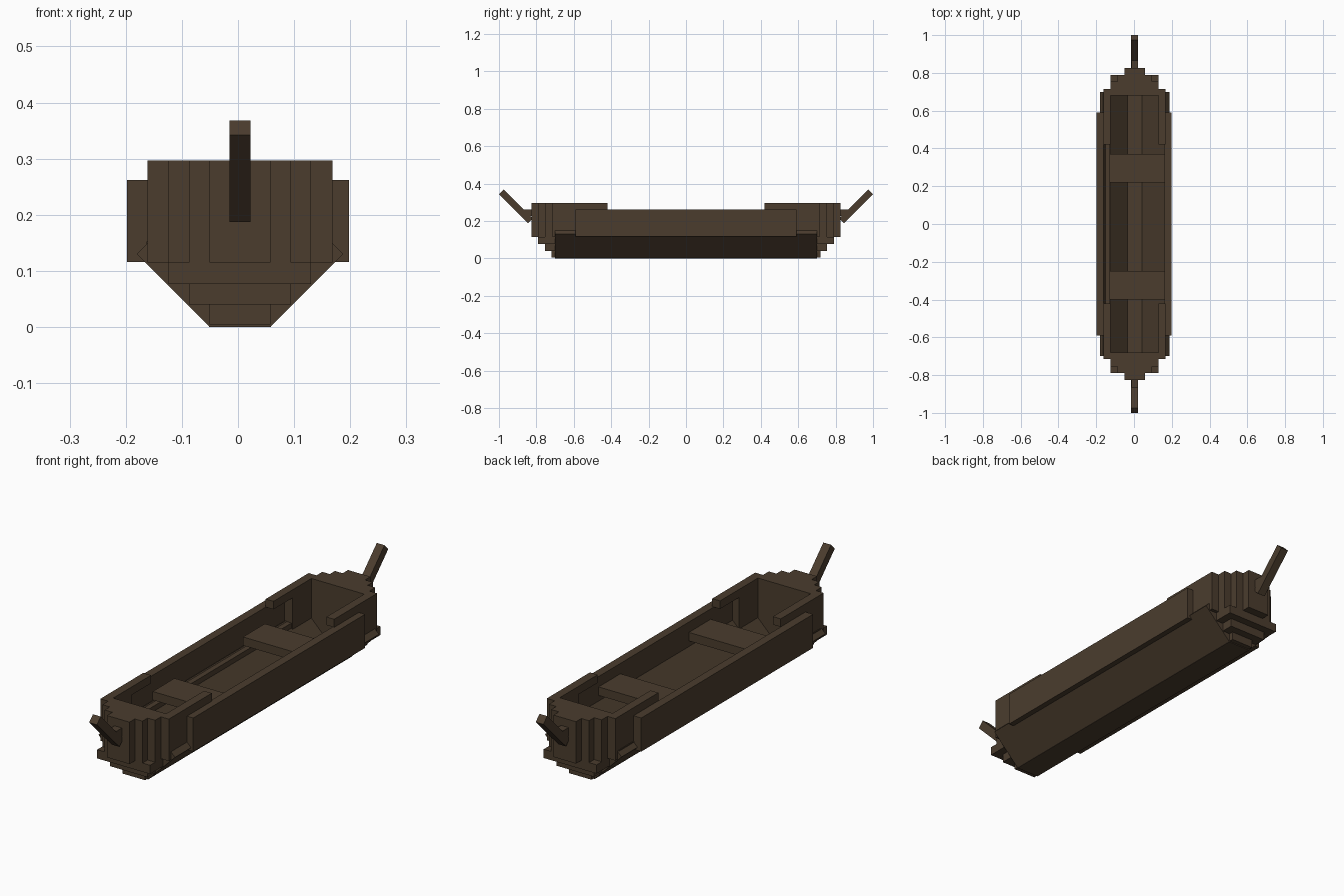
import bpy, bmesh, math
from mathutils import Matrix

if "Cube" in bpy.data.objects:
    bpy.data.objects.remove(bpy.data.objects["Cube"])

wood = bpy.data.materials.new("dark_brown_wood")
wood.diffuse_color = (0.070, 0.046, 0.027, 1)
wood.use_nodes = True
wood.node_tree.nodes["Principled BSDF"].inputs["Base Color"].default_value = wood.diffuse_color
CX = 0.0035  # hull centreline


def finish(name, bm):
    bmesh.ops.recalc_face_normals(bm, faces=bm.faces)
    mesh = bpy.data.meshes.new(name)
    bm.to_mesh(mesh)
    bm.free()
    mesh.materials.append(wood)
    ob = bpy.data.objects.new(name, mesh)
    bpy.context.collection.objects.link(ob)
    return ob


def box(name, x, y, z):
    """Box from (min, max) pairs on each axis."""
    bm = bmesh.new()
    pairs = [sorted(p) for p in (x, y, z)]
    centre = [(a + b) / 2 for a, b in pairs]
    size = [b - a for a, b in pairs]
    bmesh.ops.create_cube(bm, size=1, matrix=Matrix.Translation(centre) @ Matrix.Diagonal((*size, 1)))
    return finish(name, bm)


def prism(name, profile, axis, span):
    """Extrude a 2D profile along axis 'x' (points y,z) or 'y' (points x,z)."""
    bm = bmesh.new()
    place = (lambda p, s: (s, p[0], p[1])) if axis == "x" else (lambda p, s: (p[0], s, p[1]))
    face = bm.faces.new([bm.verts.new(place(p, span[0])) for p in profile])
    ext = bmesh.ops.extrude_face_region(bm, geom=[face])
    d = span[1] - span[0]
    bmesh.ops.translate(bm, vec=(d, 0, 0) if axis == "x" else (0, d, 0),
                        verts=[v for v in ext["geom"] if isinstance(v, bmesh.types.BMVert)])
    return finish(name, bm)


# Hull bottom and two seats
box("floor", (CX - 0.055, CX + 0.055), (-0.70, 0.70), (0, 0.037))
box("front_seat", (-0.13, 0.165), (-0.40, -0.25), (0.18, 0.217))
box("rear_seat", (-0.13, 0.165), (0.22, 0.37), (0.18, 0.217))
box("inner_ledge", (-0.163, -0.128), (-0.69, 0.69), (0.115, 0.152))

for side, sx in (("left", -1), ("right", 1)):
    # Slanted bilge plank
    profile = [(CX + sx * px, pz) for px, pz in
               ((0.054, 0.0), (0.184, 0.13), (0.158, 0.156), (0.028, 0.026))]
    prism(side + "_bilge_plank", profile, "y", (-0.70, 0.70))
    # Outer side plank
    box(side + "_side_plank", (sx * 0.161, sx * 0.198), (-0.59, 0.59), (0.116, 0.262))
    for end, sy in (("front", -1), ("rear", 1)):
        x = (CX + sx * 0.127, CX + sx * 0.1645)
        # Raised gunwale rail and the wall beneath it
        box(f"{end}_{side}_rail", x, (sy * 0.42, sy * 0.715), (0.262, 0.297))
        box(f"{end}_{side}_wall", x, (sy * 0.55, sy * 0.715), (0.115, 0.262))

# Stepped blocks closing each end: half width, outer y, bottom z, top z
STEPS = [(0.1645, 0.715, 0.115, 0.297), (0.127, 0.755, 0.115, 0.297),
         (0.091, 0.79, 0.115, 0.297), (0.054, 0.827, 0.115, 0.297),
         (0.127, 0.79, 0.077, 0.115), (0.091, 0.755, 0.04, 0.077),
         (0.054, 0.72, 0.004, 0.04)]
for end, sy in (("front", -1), ("rear", 1)):
    for i, (w, y, z0, z1) in enumerate(STEPS):
        inner = 0.68 if i in (0, 4, 5, 6) else STEPS[i - 1][1]
        box(f"{end}_step_{i + 1}", (CX - w, CX + w), (sy * inner, sy * y), (z0, z1))
    # Slanted stem post with its small bracket
    post = [(sy * y, z) for y, z in ((0.845, 0.187), (1.0, 0.342), (0.974, 0.368), (0.819, 0.213))]
    prism(f"{end}_stem_post", post, "x", (-0.015, 0.022))
    box(f"{end}_stem_bracket", (-0.0145, 0.0215), (sy * 0.827, sy * 0.865), (0.225, 0.262))
